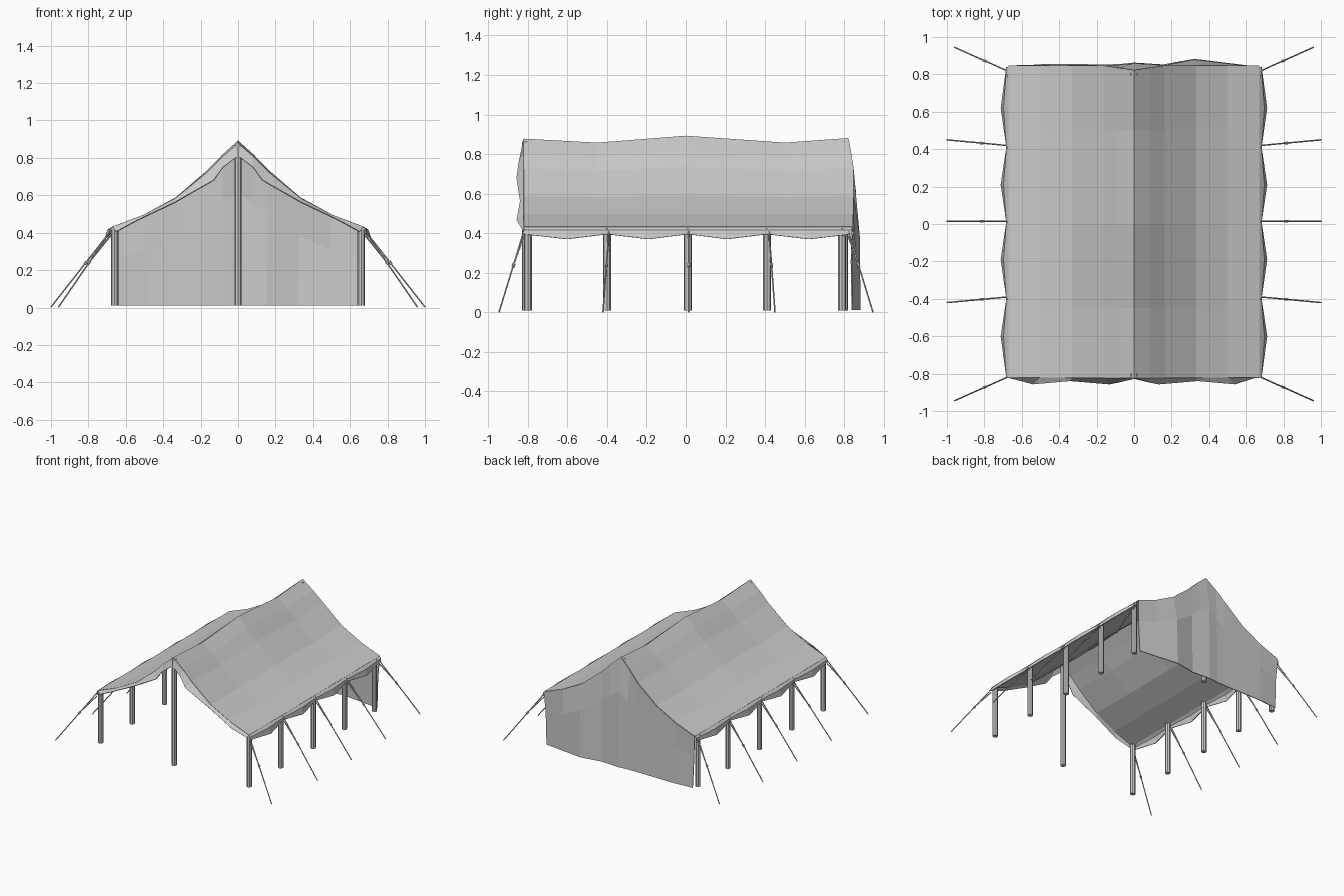
import bpy, bmesh
from mathutils import Vector

cube = bpy.data.objects.get("Cube")
if cube:
    bpy.data.objects.remove(cube, do_unlink=True)

grey = bpy.data.materials.new("canvas_grey")
grey.use_nodes = True
COLOUR = (0.6, 0.6, 0.6, 1)
grey.diffuse_color = COLOUR
grey.node_tree.nodes["Principled BSDF"].inputs["Base Color"].default_value = COLOUR


def add_object(name, bm):
    bmesh.ops.recalc_face_normals(bm, faces=bm.faces)
    mesh = bpy.data.meshes.new(name)
    bm.to_mesh(mesh)
    bm.free()
    mesh.materials.append(grey)
    ob = bpy.data.objects.new(name, mesh)
    bpy.context.collection.objects.link(ob)
    return ob


def cloth(name, rows, thick=0.006):
    """Sheet of cloth through rows of points."""
    bm = bmesh.new()
    grid = [[bm.verts.new(p) for p in row] for row in rows]
    for a, b in zip(grid, grid[1:]):
        for i in range(len(a) - 1):
            bm.faces.new((a[i], a[i + 1], b[i + 1], b[i]))
    ob = add_object(name, bm)
    mod = ob.modifiers.new("thickness", 'SOLIDIFY')
    mod.thickness = thick
    mod.offset = 0
    return ob


def rod(bm, start, end, radius, sides):
    start, end = Vector(start), Vector(end)
    axis = end - start
    matrix = axis.to_track_quat('Z', 'Y').to_matrix().to_4x4()
    matrix.translation = (start + end) / 2
    bmesh.ops.create_cone(bm, cap_ends=True, segments=sides, radius1=radius,
                          radius2=radius, depth=axis.length, matrix=matrix)


def both_sides(half):
    """Mirror a half row that starts on the centre line."""
    return [(-x, y, z) for x, y, z in reversed(half[1:])] + half


# Roof: sagging half profile swept along a wavy ridge
PROFILE = [(0, 0.875), (0.08, 0.805), (0.16, 0.725), (0.33, 0.585), (0.5, 0.495), (0.67, 0.43)]
RIDGE = [(-0.82, 0), (-0.45, -0.02), (0, 0.015), (0.5, -0.02), (0.82, 0.003)]


def roof_row(y, lift):
    flare = 0.025 if y > 0.8 else 0
    return both_sides([(x, y + flare * min(1, x / 0.16), z + lift * max(0, 1 - x / 0.4))
                       for x, z in PROFILE])


cloth("roof", [roof_row(y, lift) for y, lift in RIDGE])

# Scalloped front flap hanging below the roof edge
FLAP = [(0, -0.825, 0.81), (0.08, -0.845, 0.75), (0.13, -0.855, 0.68),
        (0.34, -0.838, 0.56), (0.54, -0.855, 0.465), (0.65, -0.82, 0.405)]
cloth("front_flap", [roof_row(*RIDGE[0]), both_sides(FLAP)])

# Scalloped flaps along both eaves
STATIONS = [-0.82, -0.6, -0.4, -0.19, 0.01, 0.21, 0.41, 0.62, 0.84]
for side, label in ((1, "left"), (-1, "right")):
    top, fold, hem = [], [], []
    for i, y in enumerate(STATIONS):
        loose = i % 2
        top.append((side * 0.67, y, 0.43))
        fold.append((side * (0.695 if loose else 0.68), y, 0.415))
        hem.append((side * (0.71 if loose else 0.68), y, 0.37 if loose else 0.395))
    cloth(label + "_eave_flap", [top, fold, hem])

# Rear wall with soft folds, from the roof edge to the ground
upper = roof_row(*RIDGE[-1])
BULGE = {0: 0.86, 0.08: 0.855, 0.16: 0.85, 0.33: 0.88, 0.5: 0.86, 0.67: 0.84}
middle, lower = [], []
for x, y, z in upper:
    out = BULGE[abs(x)] if x >= 0 else min(BULGE[abs(x)], 0.852)
    middle.append((x * 0.985, out - 0.004, 0.6 * z + 0.2 * abs(z - 0.43)))
    lower.append((x * 0.97, out, 0.012))
cloth("rear_wall", [upper, middle, lower])

# Upright poles
for side, label in ((1, "left"), (-1, "right")):
    bm = bmesh.new()
    for y in (-0.8, -0.4, 0.01, 0.41, 0.79):
        rod(bm, (side * 0.66, y, 0.01), (side * 0.66, y, 0.425), 0.02, 8)
    add_object(label + "_side_poles", bm)
for y, label in ((-0.81, "front"), (0.8, "rear")):
    bm = bmesh.new()
    rod(bm, (0, y, 0.01), (0, y, 0.865), 0.02, 8)
    add_object(label + "_centre_pole", bm)

# Guy ropes: a doubled upper strand, a slider and a single lower strand
ROPES = [(-0.82, 0.96, -0.945), (-0.39, 1, -0.42), (0.015, 1, 0.015),
         (0.42, 1, 0.45), (0.82, 0.96, 0.945)]
for side, label in ((1, "left"), (-1, "right")):
    bm = bmesh.new()
    for y, foot_x, foot_y in ROPES:
        head = Vector((side * 0.68, y, 0.41))
        foot = Vector((side * foot_x, foot_y, 0.002))
        mid = head.lerp(foot, 0.4)
        rod(bm, head, foot, 0.004, 5)
        rod(bm, head - Vector((0, 0, 0.025)), mid, 0.004, 5)
        rod(bm, mid, head.lerp(foot, 0.44), 0.008, 6)
    add_object(label + "_guy_ropes", bm)
